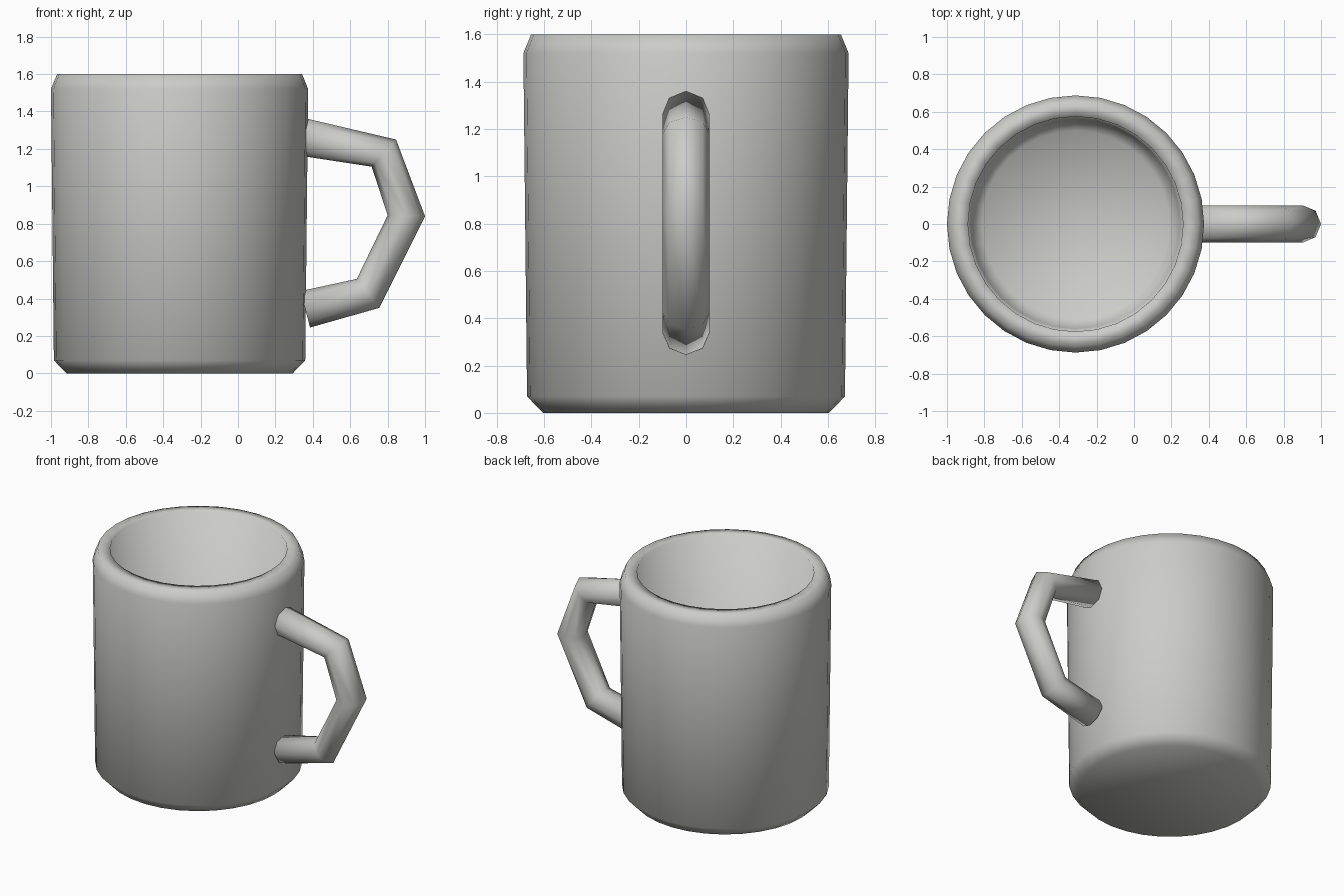
import bpy, bmesh, math
from mathutils import Vector

if "Cube" in bpy.data.objects:
    bpy.data.objects.remove(bpy.data.objects["Cube"])

grey = bpy.data.materials.new("light_grey")
grey.diffuse_color = (0.60, 0.60, 0.58, 1)
grey.use_nodes = True
grey.node_tree.nodes["Principled BSDF"].inputs["Base Color"].default_value = grey.diffuse_color


def skin_rings(name, rings):
    """Join equal rings of points with quads and close both ends."""
    bm = bmesh.new()
    loops = [[bm.verts.new(p) for p in ring] for ring in rings]
    n = len(loops[0])
    for a, b in zip(loops, loops[1:]):
        for i in range(n):
            j = (i + 1) % n
            bm.faces.new((a[i], a[j], b[j], b[i]))
    bm.faces.new(loops[0])
    bm.faces.new(loops[-1])
    bmesh.ops.recalc_face_normals(bm, faces=bm.faces)
    for f in bm.faces:
        f.smooth = True
    me = bpy.data.meshes.new(name)
    bm.to_mesh(me)
    bm.free()
    me.materials.append(grey)
    ob = bpy.data.objects.new(name, me)
    bpy.context.collection.objects.link(ob)
    return ob


# Cup: lathed wall, from the underside up over the rim and down to the inner floor
SIDES, CX = 32, -0.3125
profile = [(0.605, 0), (0.672, 0.07), (0.6875, 1.52), (0.655, 1.6),
           (0.575, 1.6), (0.56, 0.18), (0.50, 0.11)]
angles = [2 * math.pi * i / SIDES for i in range(SIDES)]
skin_rings("cup", [[(CX + r * math.cos(a), r * math.sin(a), z) for a in angles]
                   for r, z in profile])

# Handle: eight-sided tube with mitred bends, given as (outer, inner) points in x, z
bends = [((0.375, 1.36), (0.335, 1.163)),
         ((0.845, 1.25), (0.715, 1.105)),
         ((1.00, 0.84), (0.80, 0.845)),
         ((0.755, 0.35), (0.635, 0.505)),
         ((0.385, 0.245), (0.335, 0.44))]
rings = []
for (ox, oz), (ix, iz) in bends:
    outer, inner = Vector((ox, 0, oz)), Vector((ix, 0, iz))
    mid, half = (outer + inner) / 2, (outer - inner) / 2
    rings.append([mid + half * math.cos(k * math.pi / 4)
                  + Vector((0, 0.1, 0)) * math.sin(k * math.pi / 4) for k in range(8)])
skin_rings("handle", rings)
